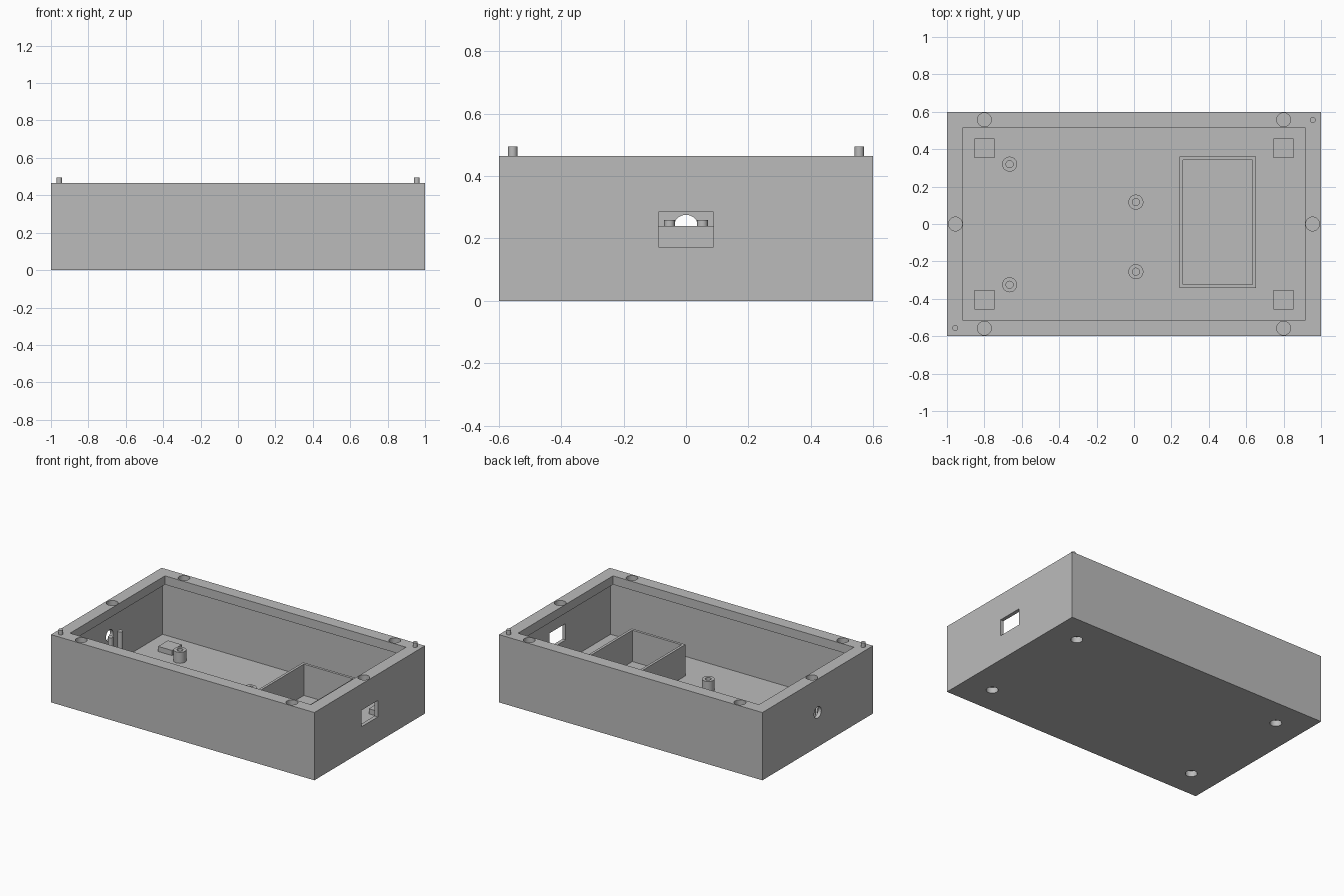
import bpy
import bmesh
import math
from mathutils import Matrix

cube = bpy.data.objects.get("Cube")
if cube:
    bpy.data.objects.remove(cube, do_unlink=True)

# One plain plastic colour
GREY = (0.5, 0.5, 0.5, 1)
plastic = bpy.data.materials.new("grey_plastic")
plastic.use_nodes = True
plastic.diffuse_color = GREY
plastic.node_tree.nodes["Principled BSDF"].inputs["Base Color"].default_value = GREY

# Main dimensions
HEIGHT, FLOOR, WALL = 0.465, 0.025, 0.025
LIP_X, LIP_Y, LIP_DEPTH = 0.915, 0.515, 0.06
MAGNET_R, MAGNET_DEPTH = 0.037, 0.04
SINK = 0.01


def finish(name, bm):
    mesh = bpy.data.meshes.new(name)
    bm.to_mesh(mesh)
    bm.free()
    mesh.materials.append(plastic)
    obj = bpy.data.objects.new(name, mesh)
    bpy.context.collection.objects.link(obj)
    return obj


def box(name, x0, x1, y0, y1, z0, z1):
    bm = bmesh.new()
    place = Matrix.Translation(((x0 + x1) / 2, (y0 + y1) / 2, (z0 + z1) / 2))
    size = Matrix.Diagonal((x1 - x0, y1 - y0, z1 - z0, 1))
    bmesh.ops.create_cube(bm, size=1, matrix=place @ size)
    return finish(name, bm)


def cylinder(name, x, y, z0, z1, r, turn=Matrix()):
    bm = bmesh.new()
    place = Matrix.Translation((x, y, (z0 + z1) / 2))
    bmesh.ops.create_cone(bm, cap_ends=True, segments=40, radius1=r, radius2=r,
                          depth=z1 - z0, matrix=place @ turn)
    return finish(name, bm)


def activate(obj):
    bpy.ops.object.select_all(action="DESELECT")
    obj.select_set(True)
    bpy.context.view_layer.objects.active = obj


def combine(target, tool, operation="DIFFERENCE"):
    activate(target)
    mod = target.modifiers.new("cut", "BOOLEAN")
    mod.operation, mod.solver, mod.object = operation, "EXACT", tool
    bpy.ops.object.modifier_apply(modifier=mod.name)
    bpy.data.objects.remove(tool, do_unlink=True)


def smooth(obj):
    activate(obj)
    bpy.ops.object.shade_smooth_by_angle(angle=math.radians(30))


# Case shell: wide cavity below an overhanging lip
case = box("case", -1, 1, -0.6, 0.6, 0, HEIGHT)
combine(case, box("cavity", WALL - 1, 1 - WALL, WALL - 0.6, 0.6 - WALL,
                  FLOOR, HEIGHT - LIP_DEPTH))
combine(case, box("opening", -LIP_X, LIP_X, -LIP_Y, LIP_Y, 0.2, HEIGHT + 0.1))

# Floor blocks with magnet pockets underneath, and pockets in the long rims
for sx in (-1, 1):
    for sy in (-1, 1):
        x, y, h = 0.8 * sx, 0.405 * sy, 0.053
        combine(case, box("block", x - h, x + h, y - h, y + h, SINK, 0.06), "UNION")
        combine(case, cylinder("pocket", x, y, -0.1, MAGNET_DEPTH, MAGNET_R))
        combine(case, cylinder("pocket", x, 0.557 * sy,
                               HEIGHT - MAGNET_DEPTH, HEIGHT + 0.1, MAGNET_R))
    # Pocket in each short rim
    combine(case, cylinder("pocket", 0.955 * sx, 0,
                           HEIGHT - MAGNET_DEPTH, HEIGHT + 0.1, MAGNET_R))

# Rectangular port on one end, round cable hole on the other
combine(case, box("port", 0.9, 1.1, -0.088, 0.088, 0.172, 0.285))
combine(case, cylinder("cable_hole", -1, 0, 0.187, 0.287, 0.039,
                       Matrix.Rotation(math.pi / 2, 4, "Y")))
smooth(case)

# Battery compartment
tray = box("compartment", 0.243, 0.652, -0.342, 0.36, SINK, 0.24)
combine(tray, box("compartment_space", 0.261, 0.634, -0.324, 0.342, -0.1, 0.4))

# Hollow board standoffs
for i, (x, y) in enumerate([(-0.665, 0.32), (-0.665, -0.325), (0.01, 0.117), (0.01, -0.255)]):
    post = cylinder(f"standoff_{i + 1}", x, y, SINK, 0.1, 0.04)
    combine(post, cylinder("bore", x, y, -0.1, 0.2, 0.019))
    smooth(post)

# Cable posts inside the round hole, and lid pins on opposite corners
for side, s in (("left", 1), ("right", -1)):
    smooth(cylinder(f"cable_post_{side}", -0.93, 0.053 * s, SINK, 0.26, 0.017))
    smooth(cylinder(f"lid_pin_{side}", 0.956 * s, 0.556 * s, HEIGHT - SINK, 0.495, 0.015))
